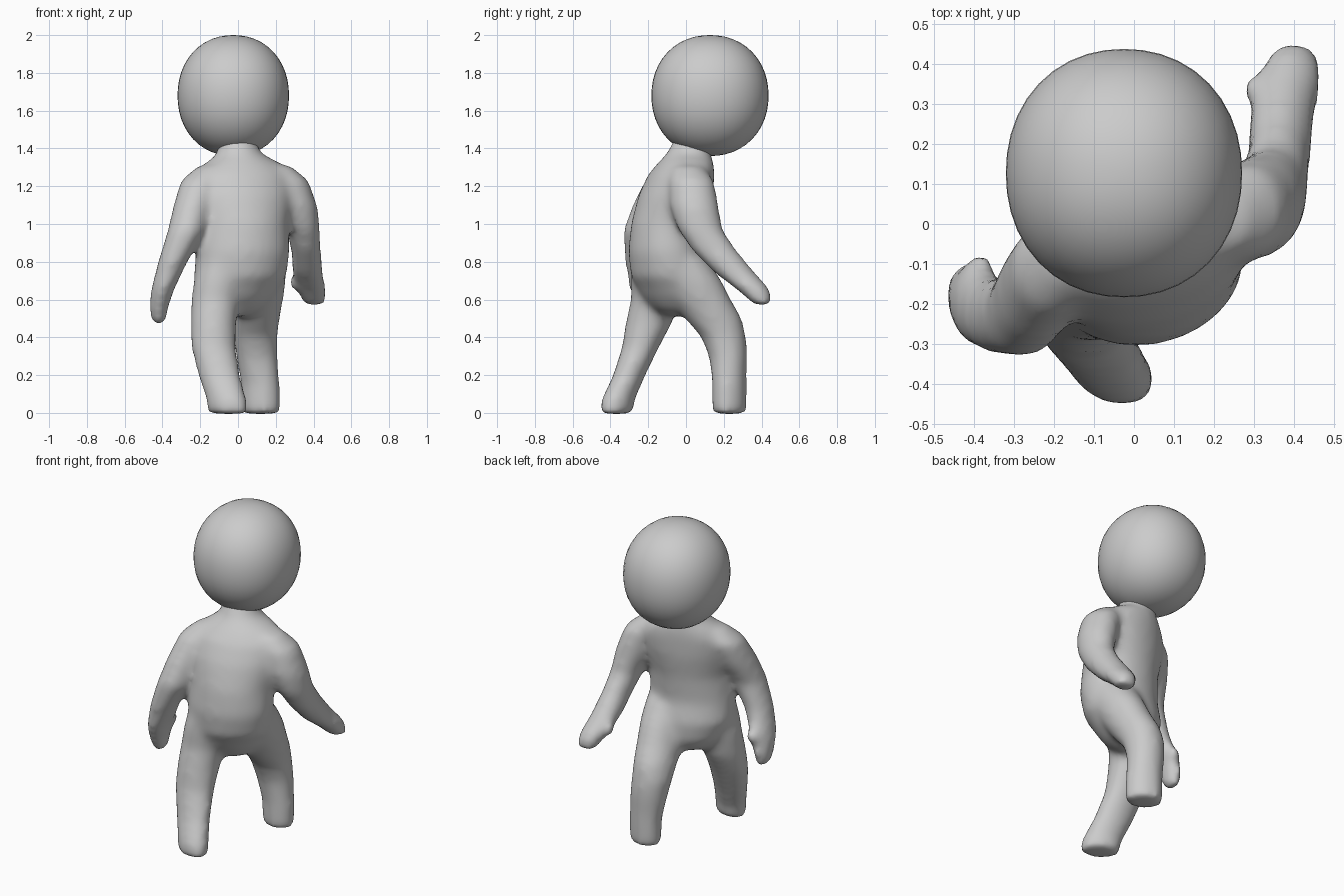
import bpy, bmesh
from math import sin, cos, pi, radians
from mathutils import Matrix


def loft(bm, rings, sides=24):
    """Closed tube through level ellipses (cx, cy, z, rx, ry, optional turn in degrees)."""
    loops = []
    for cx, cy, z, rx, ry, *turn in rings:
        t = radians(turn[0]) if turn else 0
        loop = []
        for i in range(sides):
            a = 2 * pi * i / sides
            u, v = rx * cos(a), ry * sin(a)
            loop.append(bm.verts.new((cx + u * cos(t) - v * sin(t),
                                      cy + u * sin(t) + v * cos(t), z)))
        loops.append(loop)
    for a, b in zip(loops, loops[1:]):
        for i in range(sides):
            j = (i + 1) % sides
            bm.faces.new((a[i], b[i], b[j], a[j]))
    bm.faces.new(loops[0])
    bm.faces.new(loops[-1][::-1])


def make_object(name, bm):
    bmesh.ops.recalc_face_normals(bm, faces=bm.faces)
    mesh = bpy.data.meshes.new(name)
    bm.to_mesh(mesh)
    bm.free()
    for p in mesh.polygons:
        p.use_smooth = True
    obj = bpy.data.objects.new(name, mesh)
    bpy.context.collection.objects.link(obj)
    return obj


# Torso with neck, shoulders turned to follow the stride
torso = [
    (-0.01, 0.05, 1.48, 0.10, 0.10),
    (0.005, 0.015, 1.38, 0.11, 0.115),
    (0.025, 0.00, 1.325, 0.20, 0.145, 15),
    (0.03, -0.025, 1.26, 0.265, 0.17, 15),
    (0.03, -0.055, 1.15, 0.27, 0.192, 15),
    (0.03, -0.09, 1.00, 0.24, 0.20, 12),
    (0.025, -0.105, 0.85, 0.252, 0.20, 10),
    (0.01, -0.085, 0.72, 0.25, 0.205, 15),
    (0.00, -0.06, 0.62, 0.21, 0.17, 30),
    (0.00, -0.05, 0.55, 0.14, 0.12, 30),
    (0.00, -0.05, 0.51, 0.06, 0.05, 30),
]

# Legs: one stepping towards -y, one towards +y
left_leg = [
    (-0.075, -0.14, 0.82, 0.13, 0.14),
    (-0.10, -0.15, 0.70, 0.135, 0.145),
    (-0.12, -0.165, 0.60, 0.128, 0.128),
    (-0.13, -0.195, 0.48, 0.123, 0.125),
    (-0.13, -0.24, 0.35, 0.12, 0.10),
    (-0.10, -0.30, 0.20, 0.115, 0.085, -15),
    (-0.06, -0.36, 0.07, 0.115, 0.082, -28),
    (-0.052, -0.37, -0.005, 0.115, 0.08, -28),
]
right_leg = [
    (0.12, -0.03, 0.82, 0.135, 0.14),
    (0.125, 0.025, 0.70, 0.13, 0.165),
    (0.115, 0.08, 0.60, 0.125, 0.16),
    (0.10, 0.145, 0.50, 0.122, 0.152),
    (0.092, 0.20, 0.40, 0.118, 0.12),
    (0.10, 0.222, 0.30, 0.112, 0.103),
    (0.118, 0.23, 0.15, 0.108, 0.088, -25),
    (0.12, 0.23, -0.005, 0.108, 0.085, -28),
]

# Arms, each ending in a flat mitten hand
left_arm = [
    (-0.15, -0.07, 1.31, 0.06, 0.07),
    (-0.20, -0.10, 1.23, 0.105, 0.12),
    (-0.245, -0.165, 1.09, 0.10, 0.125),
    (-0.275, -0.225, 0.96, 0.10, 0.11),
    (-0.345, -0.23, 0.80, 0.08, 0.095),
    (-0.40, -0.20, 0.65, 0.062, 0.102),
    (-0.42, -0.175, 0.55, 0.05, 0.08),
    (-0.42, -0.165, 0.465, 0.035, 0.045),
]
right_arm = [
    (0.20, 0.01, 1.31, 0.08, 0.08),
    (0.27, 0.03, 1.23, 0.105, 0.12),
    (0.315, 0.045, 1.09, 0.108, 0.13),
    (0.345, 0.075, 0.97, 0.09, 0.12),
    (0.36, 0.15, 0.86, 0.08, 0.12),
    (0.368, 0.26, 0.74, 0.084, 0.11),
    (0.39, 0.36, 0.65, 0.08, 0.09),
    (0.405, 0.41, 0.57, 0.058, 0.05),
]

bm = bmesh.new()
for part in (torso, left_leg, right_leg, left_arm, right_arm):
    loft(bm, part)

# Thumbs
for x, y, z in ((-0.385, -0.115, 0.655), (0.31, 0.335, 0.69)):
    bmesh.ops.create_uvsphere(bm, u_segments=12, v_segments=8, radius=0.045,
                              matrix=Matrix.Translation((x, y, z)))

# Fuse the parts into one soft skin
body = make_object("body", bm)
fuse = body.modifiers.new("fuse", 'REMESH')
fuse.mode = 'VOXEL'
fuse.voxel_size = 0.02
fuse.use_smooth_shade = True
soften = body.modifiers.new("soften", 'SMOOTH')
soften.factor = 0.5
soften.iterations = 18

# Head: a ball with very slightly full corners
bm = bmesh.new()
bmesh.ops.create_uvsphere(bm, u_segments=40, v_segments=24, radius=1)
for v in bm.verts:
    v.co *= sum(abs(c) ** 2.12 for c in v.co) ** (-1 / 2.12)
bmesh.ops.transform(
    bm, verts=bm.verts,
    matrix=Matrix.Translation((-0.025, 0.127, 1.68)) @ Matrix.Diagonal((0.295, 0.31, 0.32, 1)))
make_object("head", bm)
